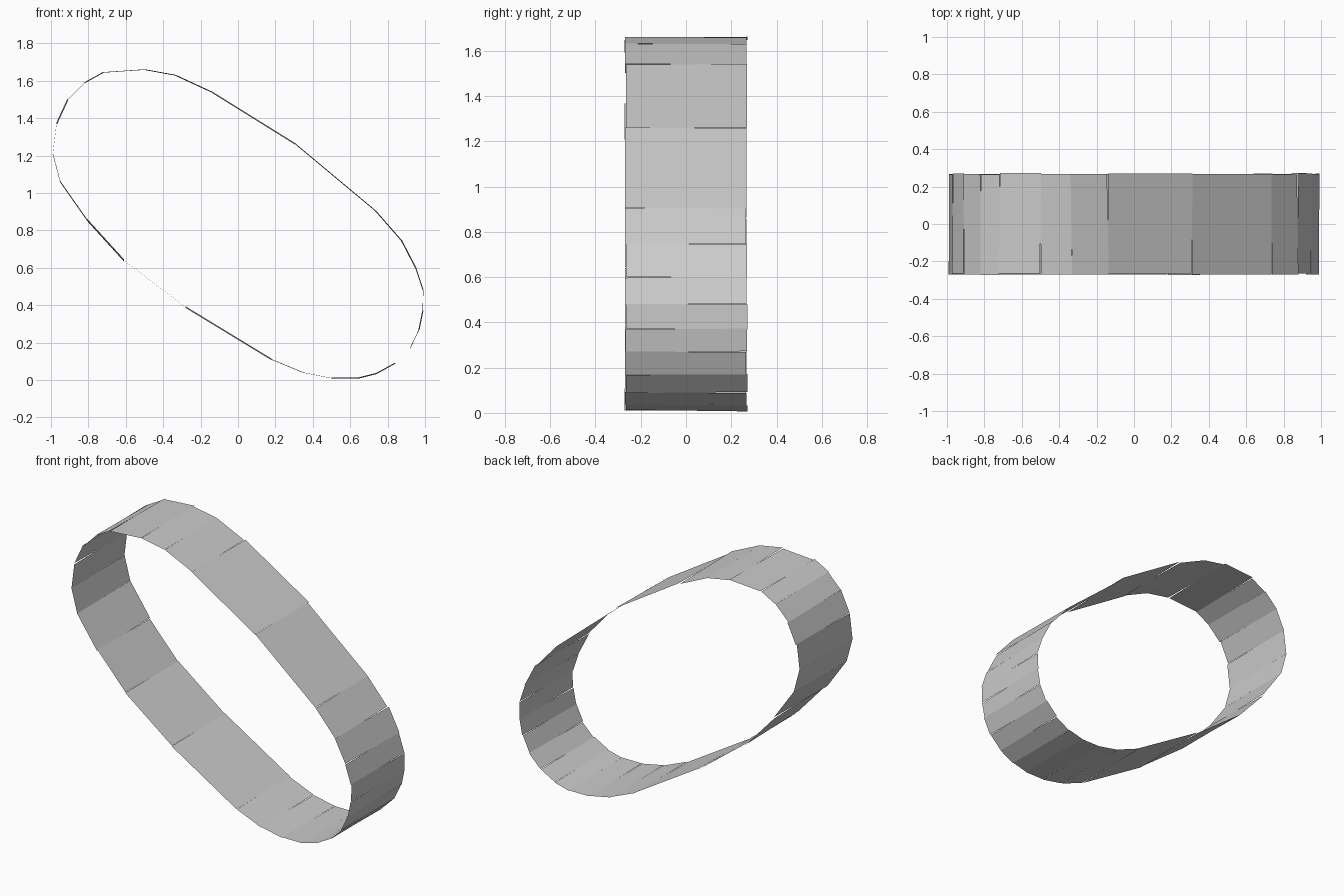
import bpy, random
from mathutils import Vector

if "Cube" in bpy.data.objects:
    bpy.data.objects.remove(bpy.data.objects["Cube"])

random.seed(4)
HALF_WIDTH = 0.268

# Slanted oval outline (x, z), clockwise from the top
outline = [(-0.50, 1.66), (-0.335, 1.63), (-0.14, 1.54), (0.31, 1.26),
           (0.735, 0.905), (0.875, 0.745), (0.95, 0.60), (0.99, 0.48),
           (0.988, 0.37), (0.968, 0.27), (0.92, 0.17), (0.84, 0.09),
           (0.74, 0.035), (0.64, 0.01), (0.50, 0.01), (0.35, 0.04),
           (0.18, 0.11), (-0.28, 0.39), (-0.61, 0.64), (-0.81, 0.86),
           (-0.95, 1.06), (-0.99, 1.21), (-0.97, 1.37), (-0.91, 1.50),
           (-0.82, 1.59), (-0.72, 1.645)]


def jitter(amount):
    return random.uniform(-amount, amount)


# Loose flat panels, each a little out of line with its neighbours
verts, faces = [], []
for i, start in enumerate(outline):
    a, b = Vector(start), Vector(outline[(i + 1) % len(outline)])
    along = (b - a).normalized()
    out = Vector((-along.y, along.x))
    tilt, slide, shift = jitter(0.004), jitter(0.004), jitter(0.004)
    n = len(verts)
    for p, side in ((a, -1), (b, -1), (b, 1), (a, 1)):
        q = p + out * tilt * side + along * slide * side
        verts.append((max(-1, min(1, q.x)), side * HALF_WIDTH + shift,
                      max(0, q.y)))
    faces.append((n, n + 1, n + 2, n + 3))

mesh = bpy.data.meshes.new("oval_band")
mesh.from_pydata(verts, [], faces)
mesh.update()
band = bpy.data.objects.new("oval_band", mesh)
bpy.context.collection.objects.link(band)
